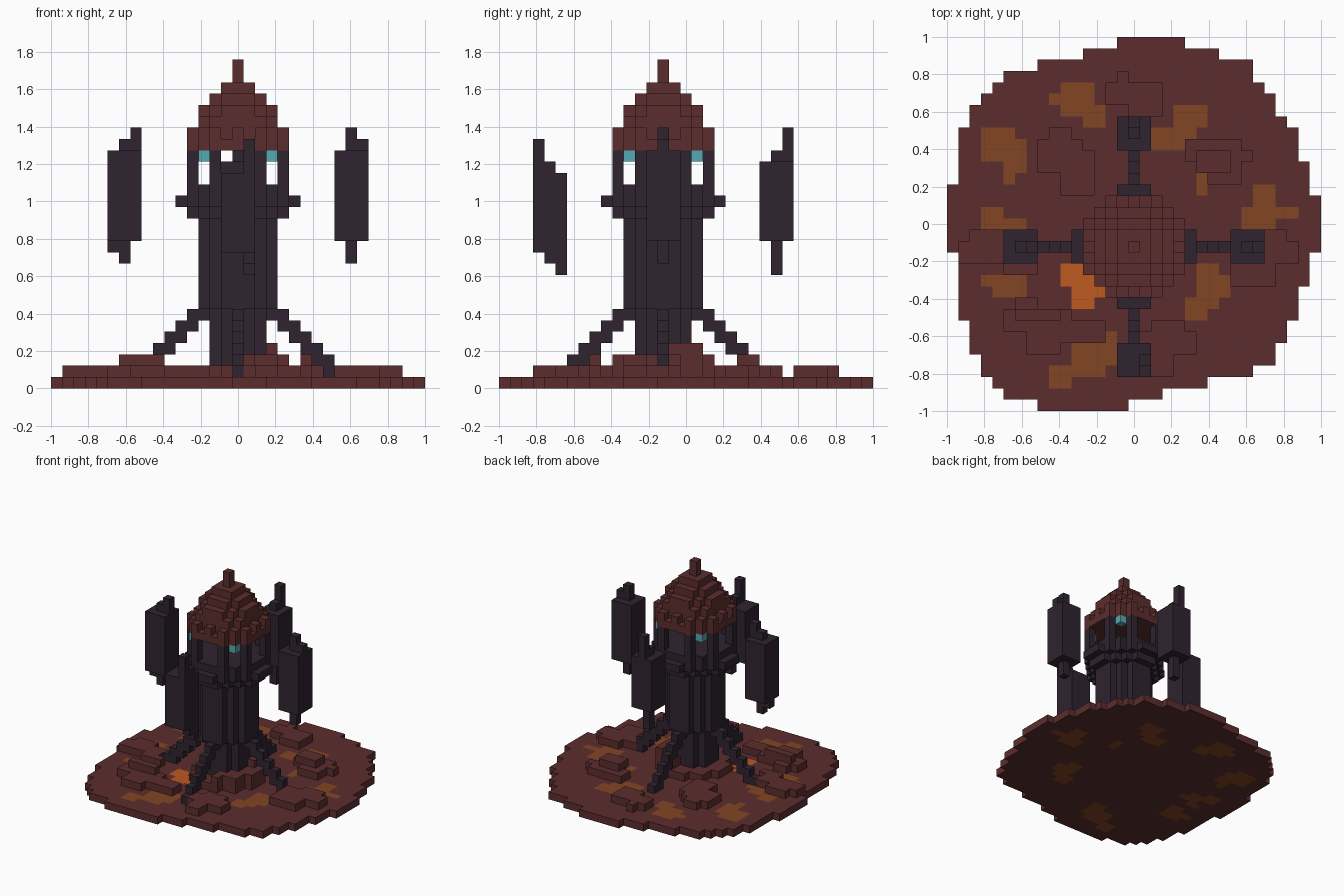
import bpy
import bmesh
from mathutils import Vector

cube = bpy.data.objects.get("Cube")
if cube:
    bpy.data.objects.remove(cube, do_unlink=True)

UNIT = 2 / 33          # edge of one block
TOWER_ROW = -2         # block row on which the tower stands
SIDES = [Vector(d) for d in ((1, 0, 0), (-1, 0, 0), (0, 1, 0), (0, -1, 0), (0, 0, 1), (0, 0, -1))]


def material(name, red, green, blue):
    mat = bpy.data.materials.new(name)
    mat.use_nodes = True
    colour = (red, green, blue, 1)
    mat.diffuse_color = colour
    mat.node_tree.nodes["Principled BSDF"].inputs["Base Color"].default_value = colour
    return mat


rust = material("rust rock", .107, .026, .027)
ember = material("dim ember", .225, .06, .017)
lava = material("bright lava", .51, .10, .014)
dark = material("dark stone", .028, .017, .028)
glow = material("cyan glow", .09, .40, .45)


def blocks(name, cells, mats, rule=None):
    """Build the outer skin of a set of unit blocks as one object."""
    cells = set(cells)
    bm = bmesh.new()
    corners = {}

    def corner(point):
        key = tuple(round(c * 2) for c in point)
        if key not in corners:
            corners[key] = bm.verts.new(point * UNIT)
        return corners[key]

    for cell in cells:
        for side in SIDES:
            if tuple(int(c + s) for c, s in zip(cell, side)) in cells:
                continue
            across = Vector((side.y, side.z, side.x))
            along = side.cross(across)
            centre = Vector(cell) + Vector((0, 0, .5)) + side / 2
            ring = ((-1, -1), (1, -1), (1, 1), (-1, 1))
            face = bm.faces.new([corner(centre + across * a / 2 + along * b / 2) for a, b in ring])
            if rule:
                face.material_index = rule(cell, side)
    mesh = bpy.data.meshes.new(name)
    bm.to_mesh(mesh)
    bm.free()
    for mat in mats:
        mesh.materials.append(mat)
    obj = bpy.data.objects.new(name, mesh)
    bpy.context.collection.objects.link(obj)
    return obj


def patch(boxes, level=0):
    """Flat layer of blocks from (left, right, front, back) rectangles."""
    return {(i, j, level) for left, right, front, back in boxes
            for i in range(left, right + 1) for j in range(front, back + 1)}


def disc(limit, low, high):
    """Round stack of blocks about the tower axis; limit is radius squared."""
    reach = range(-5, 6)
    return {(i, j + TOWER_ROW, k) for i in reach for j in reach
            for k in range(low, high + 1) if i * i + j * j <= limit}


def turned(out, side, level, quarter):
    """Place a block at a distance out from the tower, turned by quarter turns."""
    for _ in range(quarter):
        out, side = -side, out
    return (out, side + TOWER_ROW, level)


# Ground: runs of (rows, left, right) from back to front
outline = [(1, -1, 4), (1, -4, 7), (1, -8, 10), (1, -11, 10), (1, -12, 11), (1, -13, 12),
           (1, -14, 12), (1, -14, 13), (3, -15, 14), (2, -15, 15), (1, -16, 15),
           (5, -16, 16), (3, -15, 15), (3, -15, 14), (2, -14, 13), (1, -14, 12),
           (1, -13, 12), (1, -13, 10), (1, -12, 6), (1, -11, 2), (1, -8, -1)]
ground = set()
row = 16
for rows, left, right in outline:
    ground |= patch([(left, right, row - rows + 1, row)])
    row -= rows

# Glowing ground patches
ember_back = patch([(-6, -4, 12, 12), (-7, -4, 11, 11), (-6, -3, 10, 10), (-4, -3, 9, 9),
                    (-13, -11, 8, 8), (-13, -10, 6, 7), (-11, -10, 5, 5), (-11, -11, 4, 4),
                    (4, 6, 9, 10), (2, 5, 8, 8), (2, 4, 7, 7), (6, 6, 3, 4),
                    (11, 12, 2, 3), (10, 14, 1, 1), (10, 12, 0, 0)])
ember_front = patch([(-13, -12, 1, 1), (-13, -10, 0, 0), (-11, -9, -1, -1), (-12, -11, -2, -2),
                     (-11, -10, -4, -4), (-13, -10, -5, -5), (-12, -10, -6, -6),
                     (6, 7, -4, -4), (6, 8, -6, -5), (5, 7, -7, -7), (5, 6, -8, -8),
                     (-3, -2, -10, -10), (-5, -2, -12, -11), (-7, -3, -13, -13), (-7, -6, -14, -14)])
embers = ember_back | ember_front
lava_pool = patch([(-6, -5, -5, -4), (-6, -4, -5, -5), (-5, -3, -6, -6), (-5, -4, -7, -7)])


def ground_rule(cell, side):
    if cell in lava_pool and side.z > 0:
        return 2
    return 1 if cell in embers and side.z else 0


blocks("ground", ground, [rust, ember, lava], ground_rule)

# Low rocks scattered on the ground
rocks = {
    "rock_back_left": [(0, 2, 10, 10), (-2, 2, 11, 12), (-1, -1, 13, 13)],
    "rock_back_right": [(-7, -6, 8, 8), (-8, -5, 5, 7), (-6, -4, 3, 6)],
    "rock_left_back": [(5, 10, 6, 6), (7, 9, 4, 7), (5, 6, 7, 7)],
    "rock_left": [(9, 14, -3, -2), (9, 12, -5, -4), (11, 13, -1, -1)],
    "rock_right": [(-15, -10, -3, -2), (-14, -12, -1, -1), (-11, -9, -4, -4)],
    "rock_front_right": [(-11, -6, -9, -8), (-10, -9, -7, -7), (-9, -3, -10, -9), (-9, -7, -11, -11)],
    "rock_front_left": [(1, 5, -11, -10), (2, 4, -9, -9), (2, 3, -13, -12)],
}
upper = {"rock_left_back": [(6, 8, 5, 6)], "rock_front_right": [(-10, -7, -8, -8)]}
for name, boxes in rocks.items():
    blocks(name, patch(boxes, 1) | patch(upper.get(name, []), 2), [rust])

# Rubble at the foot of the tower
rubble = disc(18, 1, 1)
rubble |= {c for c in disc(18, 2, 2) if c[0] > 0}
rubble |= {c for c in disc(18, 3, 3) if c[0] == 3 and c[1] > TOWER_ROW}
blocks("rubble", rubble, [rust])

# Tower shaft, widening to the gallery floor
blocks("tower_shaft", disc(5, 1, 6) | disc(10, 7, 14), [dark])
ledges = {turned(5, s, 16, q) for q in range(4) for s in (-1, 0, 1)}
blocks("gallery_floor", disc(17, 15, 15) | disc(20, 16, 17) | ledges, [dark])

# Gallery posts in pairs with a glowing lantern in each corner
posts = {turned(4, s, k, q) for q in range(4) for s in (-2, 2) for k in range(18, 21)}
blocks("gallery_posts", posts, [dark])
blocks("lanterns", {turned(3, 3, 20, q) for q in range(4)}, [glow])

# Stepped roof with gap-toothed upper rims and a finial
roof = disc(20, 21, 21) | disc(13, 22, 23) | disc(5, 24, 25) | disc(2, 26, 26) | disc(0, 27, 28)
roof |= {c for c in disc(20, 22, 22) | disc(10, 24, 24) if (c[0] + c[1]) % 2 == 0}
roof |= {turned(3, 0, 24, q) for q in range(4)}
blocks("roof", roof, [rust])

# Four stepped legs and four floating slabs, one of each per side
names = ["left", "back", "right", "front"]
# Lowest and highest block of each slab, from its inner to its outer layer
slab_spans = [((13, 20), (11, 22), (13, 21)), ((13, 19), (10, 20), (13, 22)),
              ((13, 22), (11, 21), (12, 20)), ((10, 18), (11, 19), (12, 21))]
for quarter, (name, spans) in enumerate(zip(names, slab_spans)):
    leg = {turned(start - k, 0, k, quarter) for k in range(1, 7) for start in (9, 10)}
    blocks(name + "_leg", leg, [dark])
    body_low = max(low for low, high in spans)
    body_high = min(high for low, high in spans)
    tip = 1 if name == "front" else 0
    slab = set()
    for step, (low, high) in enumerate(spans):
        for s in (-1, 0, 1):
            bottom, top = (low, high) if s == tip else (body_low, body_high)
            slab |= {turned(9 + step, s, k, quarter) for k in range(bottom, top + 1)}
    blocks(name + "_floating_slab", slab, [dark])
